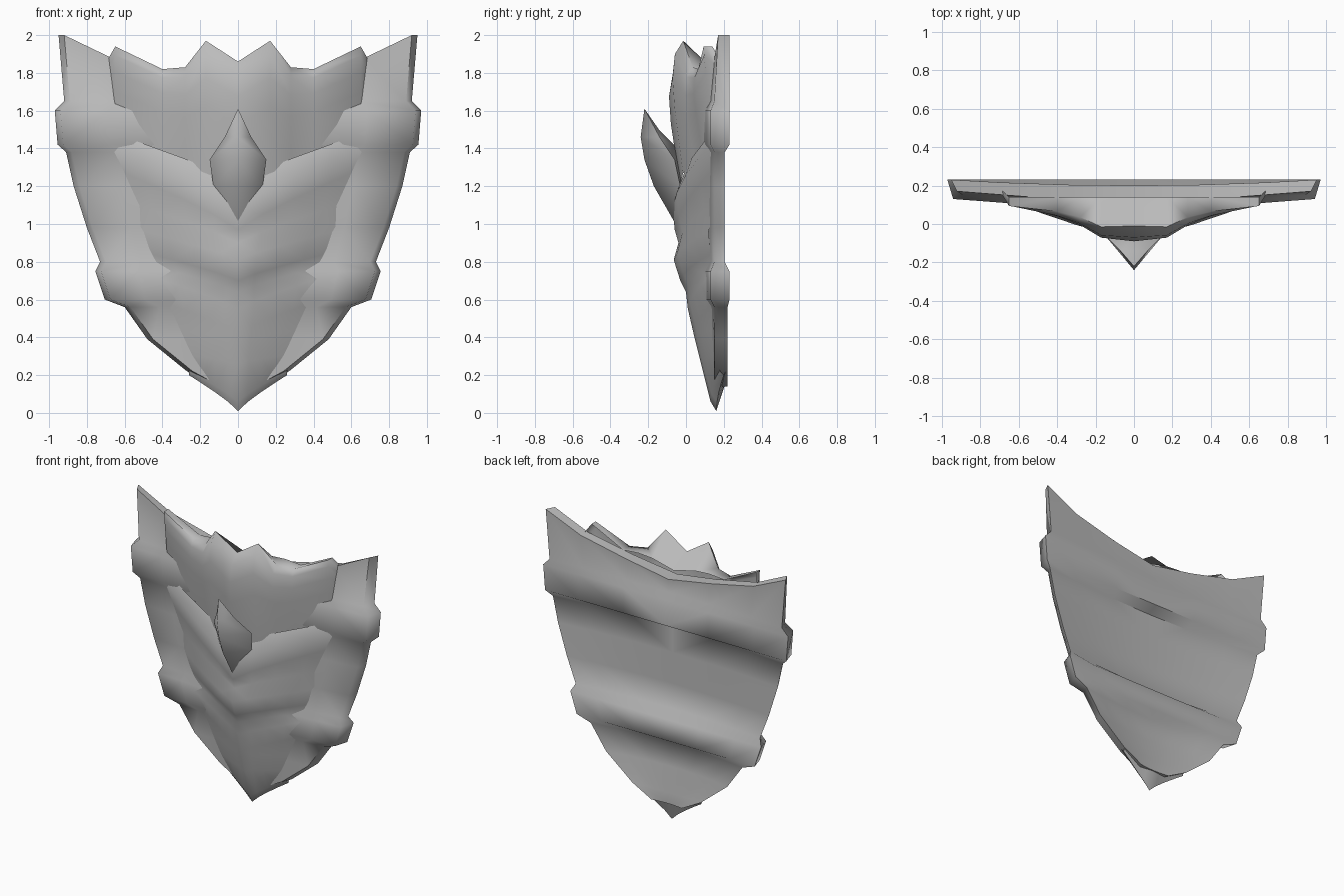
import bpy
import bmesh
from math import radians

cube = bpy.data.objects.get("Cube")
if cube:
    bpy.data.objects.remove(cube, do_unlink=True)


def make_material(name, rgb):
    material = bpy.data.materials.new(name)
    material.use_nodes = True
    colour = (*rgb, 1)
    material.diffuse_color = colour
    material.node_tree.nodes["Principled BSDF"].inputs["Base Color"].default_value = colour
    return material


steel = make_material("plain grey metal", (0.5, 0.5, 0.5))


def mix(start, end, amount):
    return start + (end - start) * amount


def loft(name, rows, crease, capped=False):
    """Skin rows of (x, y, z) in hundredths for the left half, then mirror."""
    bm = bmesh.new()
    grid = [[bm.verts.new([c / 100 for c in point]) for point in row] for row in rows]
    for upper, lower in zip(grid, grid[1:]):
        for i in range(len(upper) - 1):
            bm.faces.new((upper[i], lower[i], lower[i + 1], upper[i + 1]))
    if capped:
        for row, flip in ((grid[0], False), (grid[-1], True)):
            last = len(row) - 1
            for i in range(last // 2):
                ring = [row[i], row[i + 1], row[last - i - 1], row[last - i]]
                bm.faces.new(ring[::-1] if flip else ring)
    bmesh.ops.remove_doubles(bm, verts=bm.verts, dist=0.0005)
    mesh = bpy.data.meshes.new(name)
    bm.to_mesh(mesh)
    bm.free()
    mesh.materials.append(steel)
    obj = bpy.data.objects.new(name, mesh)
    bpy.context.collection.objects.link(obj)
    bpy.ops.object.select_all(action="DESELECT")
    obj.select_set(True)
    bpy.context.view_layer.objects.active = obj
    bpy.ops.object.shade_smooth_by_angle(angle=radians(crease))
    mirror = obj.modifiers.new("mirror", "MIRROR")
    mirror.use_clip = True


def board_row(rim_x, z):
    """Closed slice of the board: front from middle to rim, then the back."""
    in_band = 140 < z < 162 or 58 < z < 77
    at_top = z > 190
    front = 13 if in_band else 17 if at_top else 15
    back = 23 if in_band or z > 162 else 20.5 if z > 77 else 22
    hollow = 0 if in_band else 3 if z > 162 else 5 if z > 30 else 1
    bulge = min(7, z / 12 - 1)
    sag = 26 if at_top else 0
    steps = (0, 0.35, 0.72, 1)
    face = [((rim_x - 3 * t) * t, front - bulge * (1 - t), z - sag * (1 - t) ** 0.6)
            for t in steps]
    rear = [(rim_x * t, back - hollow * (1 - t * t), z - sag * (1 - t) ** 0.6)
            for t in reversed(steps)]
    return face + rear


# Backing board with two raised bands, given by its rim
rim = [(95, 200), (92, 165), (97, 160), (95.5, 142), (91, 138), (87, 120), (80, 98),
       (73, 80), (75.5, 75), (70.5, 60), (60, 56), (48, 39), (27, 22), (12, 14)]
loft("backing_board", [board_row(x, z) for x, z in rim], 60, capped=True)

# Crown plate: columns of (x, body depth, top height), spikes along the top
columns = [(0, -7, 186), (17, -6, 197), (28, 0, 183), (40, 4, 182), (65, 9, 194), (69, 16, 187)]
# how far down each row lies, and how far it sinks back at the centre
crown_rows = [(0, 6), (0.1, 0), (0.28, -2), (0.5, -1), (1, 4)]
crown = [[(x, max(14, depth + 2), min(top, 178 + x / 4)) for x, depth, top in columns]]
for fall, sink in crown_rows:
    crown.append([(x, depth + sink * (1 - x / 69) + fall * x / 12,
                   mix(top, 120 + 0.4 * x, fall)) for x, depth, top in columns])
loft("crown_plate", crown, 70)


def swept_row(centre_y, centre_z, end_x, end_y, end_z):
    """A row running from the centre line out and back to its end."""
    return [(end_x * t, mix(centre_y, end_y, t ** 1.4), mix(centre_z, end_z, t ** 0.85))
            for t in (0, 0.2, 0.45, 0.75, 1)]


# Front body: three stepped chevrons running into a pointed tail
body = [
    (-2, 122, 66, 14, 148), (-7, 108, 67, 13, 142), (-6, 97, 65, 15, 129),
    (-4, 90, 60, 16, 112),
    (-6.5, 81, 50, 12, 96), (-3, 70, 46, 13, 84), (0, 64, 42, 13, 77),
    (1, 55, 42, 11, 71), (4, 42, 38, 14, 58),
    (5, 38, 33, 15, 44), (8, 26, 28, 16, 31), (13, 6, 26, 18, 22),
    (16, 1, 26, 20, 20), (21, 16, 26, 21, 22),
]
loft("chevron_body", [swept_row(*row) for row in body], 60)

# Upturned horn: height, keel depth, half width, rear depth
horn = [(161, -22, 0, -22), (146, -24, 7, -14), (134, -22, 15, -6),
        (120, -17, 13, -3), (100, -5.5, 0, -5.5)]
loft("centre_horn", [[(0, keel, z), (width, rear, z), (0, rear, z + width / 2)]
                     for z, keel, width, rear in horn], 75)
